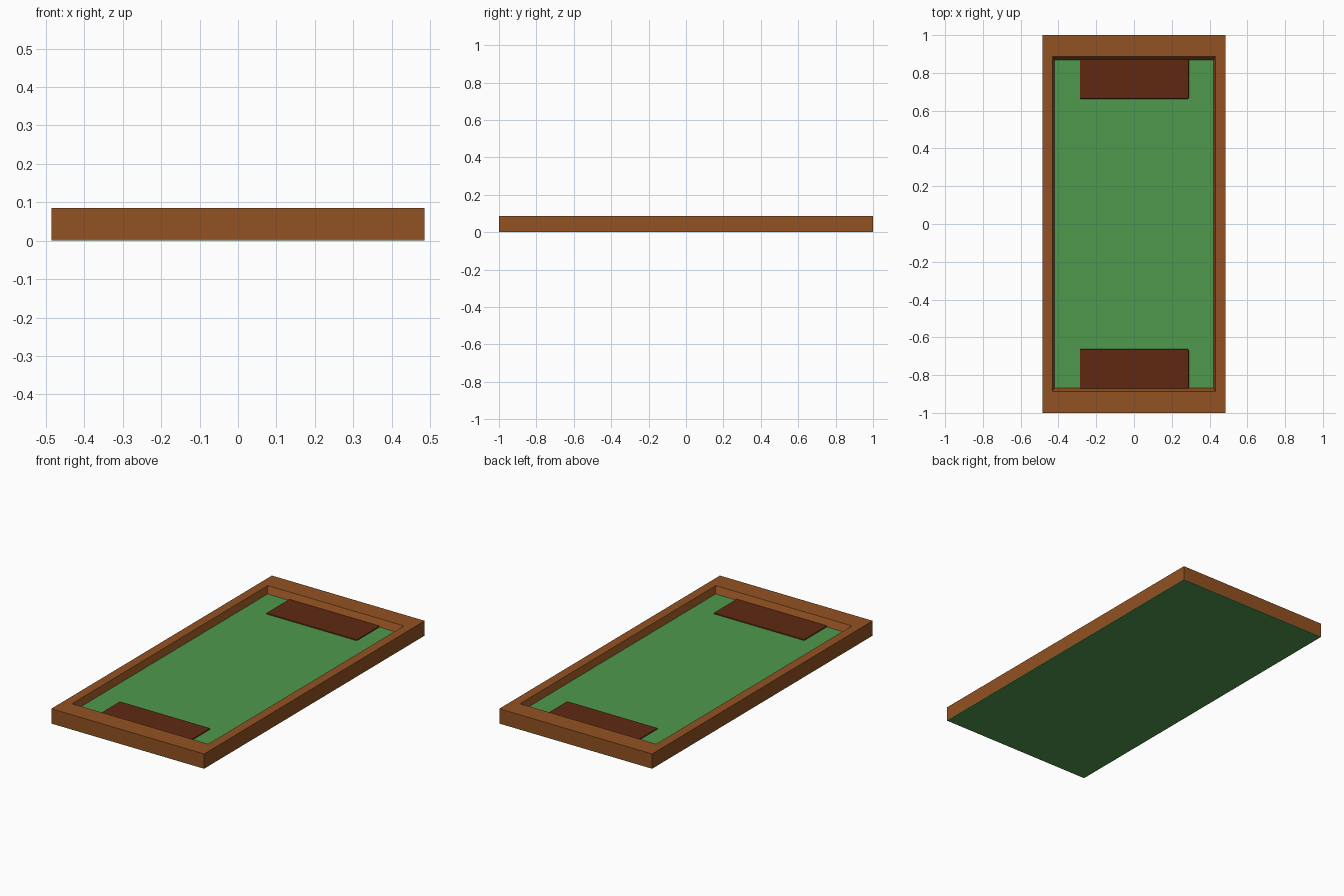
import bpy, bmesh

if "Cube" in bpy.data.objects:
    bpy.data.objects.remove(bpy.data.objects["Cube"])


def material(name, rgb):
    m = bpy.data.materials.new(name)
    m.diffuse_color = (*rgb, 1)
    m.use_nodes = True
    m.node_tree.nodes["Principled BSDF"].inputs["Base Color"].default_value = m.diffuse_color
    return m


def loft(name, rings, mat, cap_ends=False):
    """Join rectangles (half x, half y, z) into a four-sided shell."""
    bm = bmesh.new()
    loops = [[bm.verts.new((sx * hx, sy * hy, z))
              for sx, sy in ((-1, -1), (1, -1), (1, 1), (-1, 1))]
             for hx, hy, z in rings]
    for a, b in zip(loops, loops[1:]):
        for i in range(4):
            j = (i + 1) % 4
            bm.faces.new((a[i], a[j], b[j], b[i]))
    if cap_ends:
        bm.faces.new(loops[0][::-1])
        bm.faces.new(loops[-1])
    mesh = bpy.data.meshes.new(name)
    bm.to_mesh(mesh)
    bm.free()
    obj = bpy.data.objects.new(name, mesh)
    bpy.context.collection.objects.link(obj)
    mesh.materials.append(mat)
    return obj


wood = material("wood", (0.29, 0.085, 0.016))
dark_wood = material("dark_wood", (0.115, 0.022, 0.006))
grass = material("grass", (0.08, 0.32, 0.075))

# Wooden border: outer wall, flat top, sloped inner wall
loft("border_frame", [(0.485, 1.0, 0.003), (0.485, 1.0, 0.085),
                      (0.432, 0.887, 0.085), (0.42, 0.868, 0.047)], wood)

# Green base: full-size underside, recessed playing surface on top
loft("grass_base", [(0.485, 1.0, 0.0), (0.485, 1.0, 0.003),
                    (0.42, 0.868, 0.047)], grass, cap_ends=True)

# Dark boards at both ends, with slightly rounded corners
for side, label in ((-1, "front"), (1, "back")):
    board = loft(label + "_board", [(0.288, 0.105, 0.042), (0.288, 0.105, 0.053)],
                 dark_wood, cap_ends=True)
    board.location = (0.002, side * 0.768, 0)
    bevel = board.modifiers.new("soft_edges", "BEVEL")
    bevel.width = 0.004
    bevel.segments = 2
